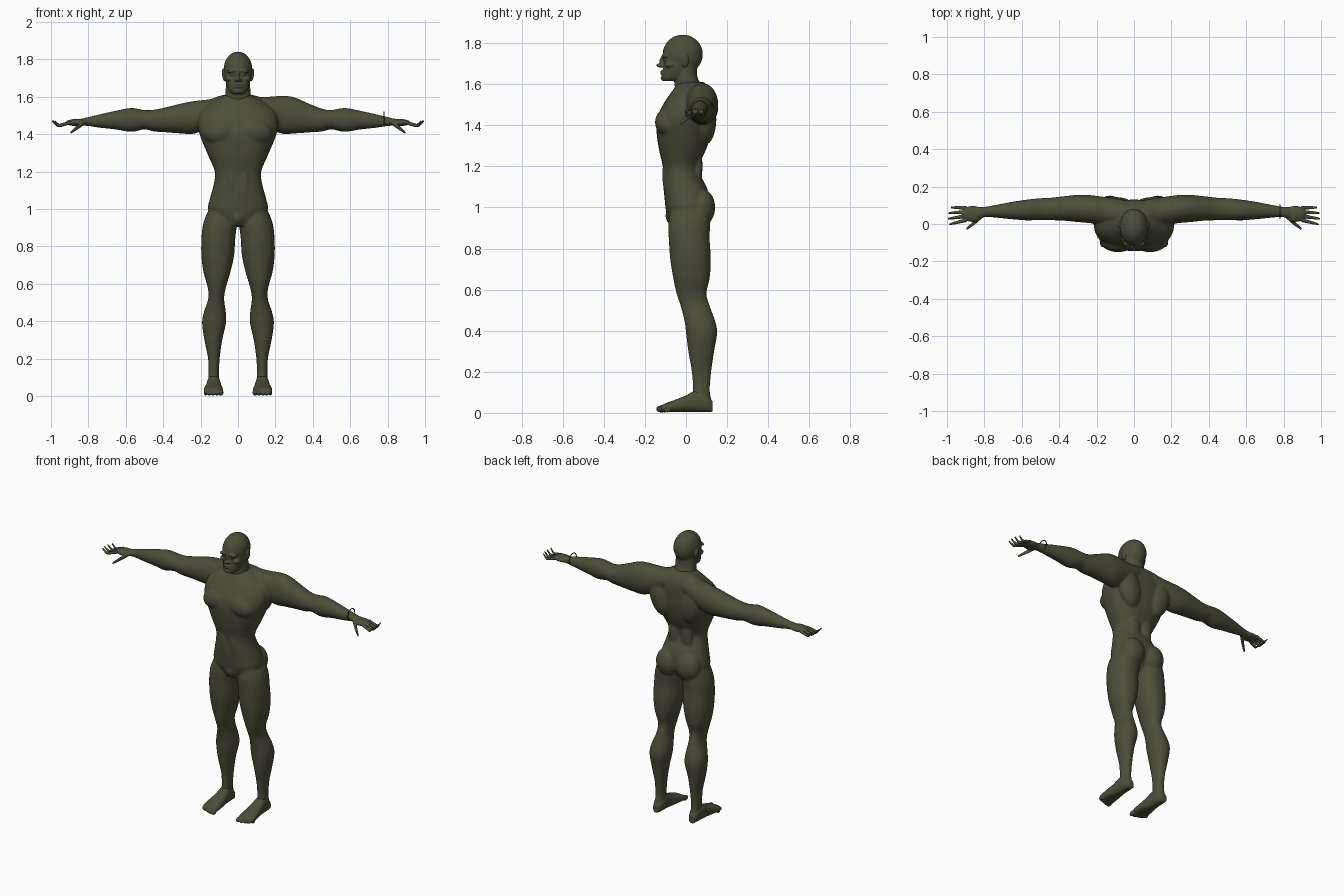
import bpy
import bmesh
import math
from mathutils import Matrix, Vector

cube = bpy.data.objects.get("Cube")
if cube:
    bpy.data.objects.remove(cube, do_unlink=True)

# Single skin colour
OLIVE = (0.075, 0.075, 0.042, 1.0)
skin = bpy.data.materials.new("dark_olive")
skin.use_nodes = True
skin.diffuse_color = OLIVE
shader = next(n for n in skin.node_tree.nodes if n.type == 'BSDF_PRINCIPLED')
shader.inputs["Base Color"].default_value = OLIVE
shader.inputs["Roughness"].default_value = 0.8


def refine(rows, steps=5):
    """Catmull-Rom interpolation between section rows."""
    rows = [Vector(r) for r in rows]
    result = []
    for i in range(len(rows) - 1):
        before, a = rows[max(i - 1, 0)], rows[i]
        b, after = rows[i + 1], rows[min(i + 2, len(rows) - 1)]
        for k in range(steps):
            t = k / steps
            m, n = (b - before) / 2, (after - a) / 2
            result.append(a + m * t + (3 * (b - a) - 2 * m - n) * t ** 2
                          + (2 * (a - b) + m + n) * t ** 3)
    return result + [rows[-1]]


def tube(bm, rows, axis, power=2.0, sides=28):
    """Loft superellipse rings; a row is centre x, y, z and two radii."""
    first, second = [i for i in range(3) if i != axis]
    rings = []
    for row in refine(rows):
        ring = []
        for k in range(sides):
            angle = math.tau * k / sides
            c, s = math.cos(angle), math.sin(angle)
            p = Vector(row[:3])
            p[first] += row[3] * math.copysign(abs(c) ** (2 / power), c)
            p[second] += row[4] * math.copysign(abs(s) ** (2 / power), s)
            ring.append(bm.verts.new(p))
        rings.append(ring)
    for low, high in zip(rings, rings[1:]):
        for k in range(sides):
            n = (k + 1) % sides
            bm.faces.new((low[k], low[n], high[n], high[k]))
    bm.faces.new(rings[0])
    bm.faces.new(rings[-1])


def upright(bm, rows, power=2.0):
    """Vertical loft; a row is height, left edge, right edge, front, back."""
    tube(bm, [((l + r) / 2, (f + b) / 2, z, (r - l) / 2, (b - f) / 2)
              for z, l, r, f, b in rows], 2, power)


def centred(rows):
    return [(z, -w, w, f, b) for z, w, f, b in rows]


def blob(bm, centre, radii, turn=0.0):
    matrix = (Matrix.Translation(centre) @ Matrix.Rotation(turn, 4, 'Y')
              @ Matrix.Diagonal((*radii, 1)))
    bmesh.ops.create_uvsphere(bm, u_segments=24, v_segments=16, radius=1, matrix=matrix)


def pair(bm, centre, radii, turn=0.0):
    x, y, z = centre
    for side in (1, -1):
        blob(bm, (side * x, y, z), radii, side * turn)


def finish(name, bm, voxel, relax):
    """Fuse the overlapping volumes into one smooth surface."""
    bmesh.ops.recalc_face_normals(bm, faces=bm.faces)
    mesh = bpy.data.meshes.new(name)
    bm.to_mesh(mesh)
    bm.free()
    obj = bpy.data.objects.new(name, mesh)
    bpy.context.collection.objects.link(obj)
    mesh.materials.append(skin)
    fuse = obj.modifiers.new("fuse", 'REMESH')
    fuse.mode = 'VOXEL'
    fuse.voxel_size = voxel
    fuse.use_smooth_shade = True
    soften = obj.modifiers.new("soften", 'SMOOTH')
    soften.factor = 0.5
    soften.iterations = relax
    return obj


# Torso with chest, back and seat muscles
body = bmesh.new()
upright(body, centred([
    (.91, .06, -.075, .06), (.96, .13, -.092, .1), (1.0, .16, -.1, .115),
    (1.05, .152, -.105, .115), (1.1, .138, -.11, .1), (1.16, .125, -.11, .07),
    (1.21, .127, -.115, .065), (1.3, .166, -.135, .105), (1.4, .206, -.145, .127),
    (1.46, .215, -.132, .13), (1.52, .2, -.1, .13), (1.57, .14, -.065, .12),
    (1.61, .07, -.04, .09)]), 2.3)
pair(body, (.085, -.085, 1.415), (.1, .066, .07), .2)
pair(body, (.115, .09, 1.43), (.075, .058, .13), .25)
pair(body, (.045, .06, 1.2), (.04, .02, .12))
pair(body, (.075, .078, 1.0), (.078, .064, .09))
pair(body, (.035, -.07, 1.16), (.035, .046, .13))
pair(body, (.09, .06, 1.56), (.11, .055, .045), .3)
blob(body, (0, -.07, .96), (.036, .03, .042))

# Arms; the right shoulder sits a little lower
ARM = [(.06, .06, 1.54, .07, .06), (.16, .07, 1.515, .075, .085),
       (.24, .08, 1.503, .075, .102), (.3, .083, 1.5, .073, .097),
       (.38, .083, 1.486, .065, .077), (.45, .08, 1.475, .06, .061),
       (.5, .08, 1.477, .058, .052), (.57, .075, 1.476, .056, .064),
       (.65, .072, 1.475, .047, .051), (.74, .068, 1.47, .034, .036),
       (.79, .065, 1.468, .028, .026), (.83, .06, 1.465, .031, .02)]
for side in (1, -1):
    rows = []
    for x, y, z, depth, height in ARM:
        drop = .018 * max(0, 1 - abs(x - .28) / .2) if side < 0 else 0
        rows.append((side * x, y, z - drop, depth, height - drop))
    tube(body, rows, 0)

# Legs
LEG = [(1.0, .03, .155, -.07, .11), (.93, .006, .184, -.085, .118),
       (.85, .014, .195, -.084, .115), (.75, .021, .196, -.077, .121),
       (.66, .041, .184, -.063, .116), (.58, .065, .162, -.046, .1),
       (.52, .074, .159, -.026, .116), (.45, .065, .182, -.008, .141),
       (.39, .064, .192, 0, .152), (.3, .084, .18, .011, .137),
       (.2, .098, .16, .028, .123), (.11, .102, .158, .033, .116),
       (.06, .1, .16, .02, .124), (.02, .105, .158, .03, .12)]
for side in (1, -1):
    upright(body, [(z, side * a, side * b, f, k) if side > 0 else (z, -b, -a, f, k)
                   for z, a, b, f, k in LEG], 2.15)
finish("body", body, .007, 5)

# Head, neck and face
head = bmesh.new()
upright(head, centred([(1.54, .08, -.04, .1), (1.59, .07, -.055, .075),
                       (1.64, .066, -.055, .055), (1.7, .064, -.05, .055)]))
upright(head, centred([(1.615, .03, -.113, -.04), (1.63, .046, -.119, 0),
                       (1.66, .06, -.114, .03), (1.7, .069, -.109, .05),
                       (1.75, .07, -.107, .06)]), 2.2)
blob(head, (0, -.016, 1.745), (.077, .098, .096))
blob(head, (0, -.12, 1.692), (.013, .026, .011))
blob(head, (0, -.11, 1.712), (.009, .02, .028))
pair(head, (.013, -.115, 1.688), (.009, .012, .008))
pair(head, (.031, -.103, 1.738), (.03, .017, .009), .15)
pair(head, (.029, -.099, 1.72), (.014, .012, .009))
pair(head, (.045, -.075, 1.695), (.024, .03, .016))
for z in (1.651, 1.662):
    blob(head, (0, -.113, z), (.027, .013, .005))
blob(head, (0, -.107, 1.63), (.022, .017, .014))
pair(head, (.077, -.005, 1.715), (.008, .019, .034), .15)
finish("head", head, .004, 3)

for side, label in ((1, "left"), (-1, "right")):
    # Hand: palm, four upturned fingers and a lowered thumb
    hand = bmesh.new()
    blob(hand, (side * .862, .054, 1.462), (.06, .043, .019))
    tube(hand, [(side * .79, .064, 1.468, .025, .022),
                (side * .86, .056, 1.463, .036, .016)], 0)
    for i, reach in enumerate((.93, 1.0, .97, .85)):
        near, far = .021 + .022 * i, -.002 + .03 * i
        path = ((0, 1.463, .0105), (.4, 1.452, .0095),
                (.7, 1.447, .008), (1, 1.472, .005))
        tube(hand, [(side * (.895 + .1 * reach * t), near + (far - near) * t, z, r, r)
                    for t, z, r in path], 0, sides=12)
    tube(hand, [(side * .825, .035, 1.46, .016, .013),
                (side * .86, .002, 1.435, .012, .012),
                (side * .895, -.026, 1.408, .007, .007)], 0, sides=12)
    finish(label + "_hand", hand, .003, 2)

    # Foot with five toes
    foot = bmesh.new()
    sections = ((.13, .13, .02, .05), (.1, .13, .031, .085), (.05, .13, .036, .105),
                (0, .13, .042, .08), (-.05, .131, .05, .06), (-.1, .131, .052, .042),
                (-.122, .13, .045, .03))
    tube(foot, [(side * x, y, .005 + top / 2, w, top / 2)
                for y, x, w, top in sections], 1, 2.5)
    for i in range(5):
        size = .017 - .0018 * i
        blob(foot, (side * (.092 + .0205 * i), -.122 + .004 * i * i / 2, size + .002),
             (size * .85, size * 1.4, size))
    finish(label + "_foot", foot, .004, 3)

# Loose wrist band on the left arm
bpy.ops.mesh.primitive_torus_add(location=(.78, .066, 1.482), rotation=(0, math.pi / 2, 0),
                                 major_radius=.037, minor_radius=.003,
                                 major_segments=32, minor_segments=8)
band = bpy.context.object
band.name = "wrist_band"
band.data.materials.append(skin)
bpy.ops.object.shade_smooth()
